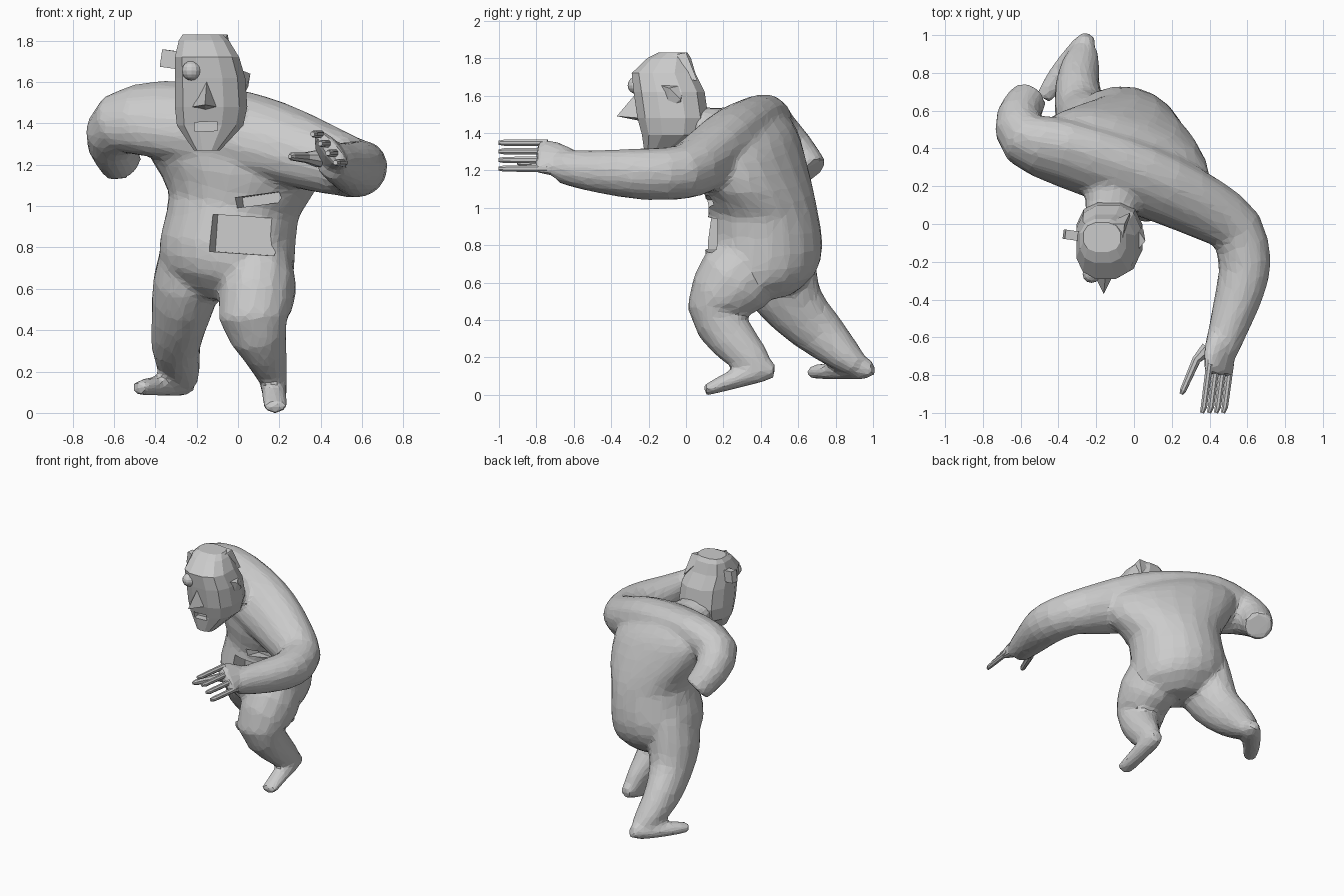
import bpy, bmesh, math
from mathutils import Vector, Euler


def catmull(rings, k):
    """Insert k-1 smooth in-between rings in every span."""
    out = []
    for i in range(len(rings) - 1):
        p0, p1 = rings[max(i - 1, 0)], rings[i]
        p2, p3 = rings[i + 1], rings[min(i + 2, len(rings) - 1)]
        for s in range(k):
            t = s / k
            out.append([0.5 * (2 * b + (c - a) * t + (2 * a - 5 * b + 4 * c - d) * t * t
                               + (3 * b - a - 3 * c + d) * t ** 3)
                        for a, b, c, d in zip(p0, p1, p2, p3)])
    out.append(list(rings[-1]))
    return out


def finish(bm, name):
    bmesh.ops.recalc_face_normals(bm, faces=bm.faces)
    me = bpy.data.meshes.new(name)
    bm.to_mesh(me)
    bm.free()
    ob = bpy.data.objects.new(name, me)
    bpy.context.collection.objects.link(ob)
    return ob


def tube(name, rings, side=(1, 0, 0), n=14, k=2, power=1.0, axis=None):
    """Loft (super)ellipses (x, y, z, side radius, other radius) along a path."""
    rings = catmull(rings, k)
    pos = [Vector(r[:3]) for r in rings]
    side = Vector(side)
    bm = bmesh.new()
    loops = []
    for i, r in enumerate(rings):
        tan = Vector(axis) if axis else pos[min(i + 1, len(pos) - 1)] - pos[max(i - 1, 0)]
        tan.normalize()
        side = (side - tan * side.dot(tan)).normalized()
        other = tan.cross(side)
        loop = []
        for j in range(n):
            a = 2 * math.pi * (j + 0.5) / n
            c, s = (math.copysign(abs(v) ** power, v) for v in (math.cos(a), math.sin(a)))
            loop.append(bm.verts.new(pos[i] + side * r[3] * c + other * r[4] * s))
        loops.append(loop)
    for a, b in zip(loops, loops[1:]):
        for j in range(n):
            bm.faces.new((a[j], a[(j + 1) % n], b[(j + 1) % n], b[j]))
    bm.faces.new(loops[0])
    bm.faces.new(loops[-1])
    return finish(bm, name)


def hull(name, pts):
    bm = bmesh.new()
    for p in pts:
        bm.verts.new(p)
    bmesh.ops.convex_hull(bm, input=bm.verts)
    return finish(bm, name)


def box(name, loc, size, rot=(0, 0, 0)):
    bm = bmesh.new()
    bmesh.ops.create_cube(bm, size=1)
    e = Euler([math.radians(a) for a in rot])
    for v in bm.verts:
        c = Vector([a * b for a, b in zip(v.co, size)])
        c.rotate(e)
        v.co = c + Vector(loc)
    return finish(bm, name)


def apply(ob, kind, **settings):
    m = ob.modifiers.new(kind.lower(), kind)
    for key, value in settings.items():
        setattr(m, key, value)
    bpy.context.view_layer.objects.active = ob
    bpy.ops.object.modifier_apply(modifier=m.name)


def cut(target, cutter):
    apply(target, 'BOOLEAN', operation='DIFFERENCE', solver='EXACT', object=cutter)
    bpy.data.objects.remove(cutter)


# Torso, twisted so its left side leads, right shoulder raised
body = tube("body", [
    (-0.07, 0.42, 0.54, .20, .15), (-0.06, 0.41, 0.65, .32, .28),
    (-0.05, 0.415, 0.80, .335, .315), (-0.02, 0.41, 1.00, .325, .285),
    (-0.02, 0.37, 1.15, .42, .275), (-0.05, 0.34, 1.32, .48, .24),
    (-0.10, 0.33, 1.42, .42, .21), (-0.14, 0.34, 1.50, .26, .14)],
    side=(.92, -.33, -.18), n=20, axis=(.18, .0, .98))

# Severed stump, shoulder line and outstretched arm as one sweep
limbs = [tube("shoulders_and_arm", [
    (-0.555, 0.67, 1.19, .10, .10), (-0.61, 0.57, 1.30, .125, .12),
    (-0.575, 0.45, 1.40, .16, .145), (-0.38, 0.38, 1.42, .21, .155),
    (-0.10, 0.29, 1.38, .22, .17), (0.15, 0.19, 1.32, .21, .17),
    (0.38, 0.08, 1.24, .18, .16), (0.54, -0.03, 1.19, .15, .145),
    (0.585, -0.20, 1.18, .145, .135), (0.565, -0.34, 1.185, .135, .125),
    (0.51, -0.52, 1.20, .11, .11), (0.46, -0.67, 1.22, .09, .09)], side=(.35, .94, 0))]

# Palm
limbs.append(tube("palm", [
    (0.47, -0.58, 1.21, .08, .08), (0.45, -0.70, 1.26, .11, .06),
    (0.45, -0.80, 1.28, .12, .035)], side=(.62, 0, -.78)))

# Front leg, knee bent, and its foot
limbs.append(tube("front_leg", [
    (0.09, 0.42, 0.80, .15, .20), (0.10, 0.26, 0.61, .185, .215),
    (0.075, 0.155, 0.46, .17, .15), (0.125, 0.24, 0.31, .115, .13),
    (0.165, 0.35, 0.19, .075, .10), (0.175, 0.41, 0.12, .06, .07)]))
limbs.append(tube("front_foot", [
    (0.18, 0.475, 0.13, .04, .04), (0.175, 0.40, 0.13, .062, .065),
    (0.175, 0.26, 0.085, .062, .055), (0.18, 0.14, 0.037, .06, .037),
    (0.18, 0.095, 0.027, .055, .03)], n=10))

# Trailing leg and its foot
limbs.append(tube("back_leg", [
    (-0.22, 0.46, 0.80, .15, .22), (-0.25, 0.50, 0.62, .165, .21),
    (-0.28, 0.59, 0.46, .14, .165), (-0.30, 0.72, 0.33, .12, .135),
    (-0.28, 0.85, 0.21, .10, .095), (-0.25, 0.93, 0.15, .065, .06)]))
limbs.append(tube("back_foot", [
    (-0.24, 1.00, 0.15, .04, .045), (-0.27, 0.94, 0.135, .065, .055),
    (-0.37, 0.82, 0.13, .065, .05), (-0.45, 0.71, 0.125, .055, .042),
    (-0.48, 0.665, 0.12, .045, .035)], side=(.8, -.6, 0), n=10))

# Neck
limbs.append(tube("neck", [(-0.13, 0.0, 1.47, .13, .09), (-0.12, 0.10, 1.44, .14, .10),
                           (-0.10, 0.24, 1.40, .18, .14)]))

# Weld the body into one faceted skin, then cut the belly wound and the gash
for part in limbs:
    apply(body, 'BOOLEAN', operation='UNION', solver='EXACT', object=part)
    bpy.data.objects.remove(part)
apply(body, 'REMESH', mode='VOXEL', voxel_size=.018)
apply(body, 'SMOOTH', factor=.5, iterations=8)
apply(body, 'DECIMATE', ratio=.1)
for p in body.data.polygons:
    p.use_smooth = False
cut(body, box("wound_cutter", (0.02, 0.11, 0.86), (.30, .18, .18), (0, 4, -14)))
cut(body, box("gash_cutter", (0.09, 0.10, 1.03), (.20, .16, .05), (0, -8, -20)))

# Fingers and thumb
for i in range(4):
    x, z = 0.36 + 0.037 * i, 1.348 - 0.046 * i
    tube(f"finger_{i + 1}", [(x + .04, -.74, z, .020, .020), (x + .01, -.97, z, .018, .018),
                             (x, -1.0, z, .012, .012)], n=8, k=1)
tube("thumb", [(0.39, -0.66, 1.23, .04, .045), (0.33, -0.72, 1.235, .024, .027),
               (0.26, -0.88, 1.24, .018, .02), (0.25, -0.90, 1.24, .01, .01)], n=8, k=1)

# Blocky head
head = tube("head", [
    (-0.15, -0.16, 1.27, .065, .06), (-0.135, -0.07, 1.39, .165, .17),
    (-0.13, -0.07, 1.48, .18, .195), (-0.135, -0.09, 1.62, .175, .195),
    (-0.15, -0.12, 1.72, .16, .175), (-0.165, -0.09, 1.80, .125, .12),
    (-0.17, -0.07, 1.83, .10, .08)], n=12, k=1, power=.8, axis=(0, 0, 1))
cut(head, box("mouth_cutter", (-0.155, -0.23, 1.385), (.11, .10, .045), (0, -3, 0)))

# Face details
hull("nose", [(-0.16, -0.37, 1.49), (-0.15, -0.26, 1.62), (-0.22, -0.25, 1.48),
              (-0.10, -0.25, 1.48), (-0.155, -0.22, 1.46)])
bm = bmesh.new()
bmesh.ops.create_uvsphere(bm, u_segments=12, v_segments=8, radius=.047)
bmesh.ops.translate(bm, verts=bm.verts, vec=(-0.225, -0.265, 1.655))
finish(bm, "bulging_eye")

# Ears and the raised edge of the broken skull
box("right_ear", (-0.325, -0.06, 1.71), (.09, .05, .085), (0, 8, -8))
hull("left_ear", [(0.06, -0.09, 1.64), (0.01, -0.15, 1.66), (0.0, 0.0, 1.66),
                  (0.05, -0.03, 1.58), (0.02, -0.10, 1.52), (0.0, -0.02, 1.52)])
hull("skull_edge", [(-0.05, 0.0, 1.83), (-0.07, -0.16, 1.80), (-0.06, -0.25, 1.72),
                    (-0.02, 0.06, 1.68), (-0.15, 0.0, 1.83), (-0.13, -0.24, 1.72)])
